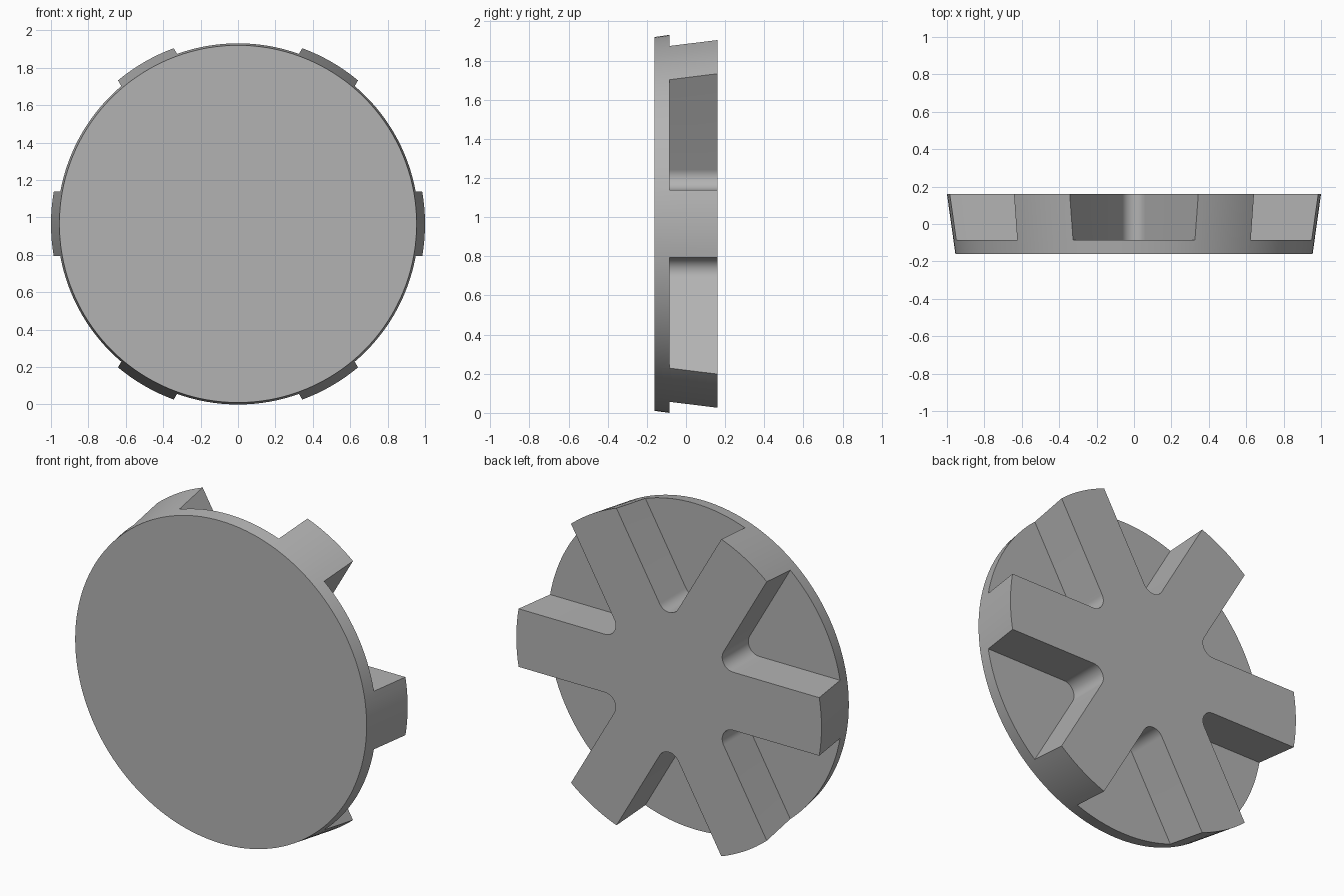
import bpy, bmesh, math
from mathutils import Matrix, Vector

cube = bpy.data.objects.get("Cube")
if cube:
    bpy.data.objects.remove(cube, do_unlink=True)

HALF_DEPTH = 0.16      # half thickness along y
FLOOR_Y = -0.085       # slot floor
R_FRONT, R_BACK = 0.955, 1.0
CENTRE_Z = 0.9655
HALF_SPOKE = 0.172     # half width of a spoke
FILLET = 0.07          # rounding at the inner end of each slot
SPOKES = 6

grey = bpy.data.materials.new("plain grey")
grey.use_nodes = True
colour = (0.45, 0.45, 0.45, 1)
grey.diffuse_color = colour
grey.node_tree.nodes["Principled BSDF"].inputs["Base Color"].default_value = colour


def add_object(name, bm):
    bmesh.ops.recalc_face_normals(bm, faces=bm.faces[:])
    mesh = bpy.data.meshes.new(name)
    bm.to_mesh(mesh)
    bm.free()
    mesh.materials.append(grey)
    obj = bpy.data.objects.new(name, mesh)
    bpy.context.collection.objects.link(obj)
    return obj


# Tapered disc, wider at the back
bm = bmesh.new()
bmesh.ops.create_cone(bm, cap_ends=True, segments=144, radius1=R_FRONT,
                      radius2=R_BACK, depth=2 * HALF_DEPTH,
                      matrix=Matrix.Translation((0, 0, CENTRE_Z))
                      @ Matrix.Rotation(-math.pi / 2, 4, 'X'))
wheel = add_object("spoked_disc", bm)

# Slot outline along +x: rounded inner end, sides parallel to the spokes
half = math.pi / SPOKES
fillet_x = (HALF_SPOKE + FILLET) / math.sin(half)
steps = 16
outline = []
for i in range(steps + 1):
    a = math.pi / 2 + half + (math.pi - 2 * half) * i / steps
    outline.append(Vector((fillet_x + FILLET * math.cos(a), FILLET * math.sin(a))))
along = Vector((math.cos(half), math.sin(half)))
outline.insert(0, outline[0] + along)
outline.append(outline[-1] + Vector((along.x, -along.y)))

# Six slot cutters between the spokes
bm = bmesh.new()
for k in range(SPOKES):
    turn = Matrix.Rotation(half * (2 * k + 1), 2)
    ring = []
    for p in outline:
        q = turn @ p
        ring.append(bm.verts.new((q.x, FLOOR_Y, CENTRE_Z + q.y)))
    face = bm.faces.new(ring)
    out = bmesh.ops.extrude_face_region(bm, geom=[face])
    moved = [v for v in out["geom"] if isinstance(v, bmesh.types.BMVert)]
    bmesh.ops.translate(bm, verts=moved, vec=(0, 0.4, 0))
cutter = add_object("slot_cutter", bm)
cutter.hide_render = True

# Cut the slots, then shade with sharp edges kept
bpy.ops.object.select_all(action='DESELECT')
wheel.select_set(True)
bpy.context.view_layer.objects.active = wheel
cut = wheel.modifiers.new("slots", 'BOOLEAN')
cut.operation = 'DIFFERENCE'
cut.solver = 'EXACT'
cut.object = cutter
bpy.ops.object.modifier_apply(modifier=cut.name)
bpy.data.objects.remove(cutter, do_unlink=True)
bpy.ops.object.shade_smooth_by_angle(angle=math.radians(30))
